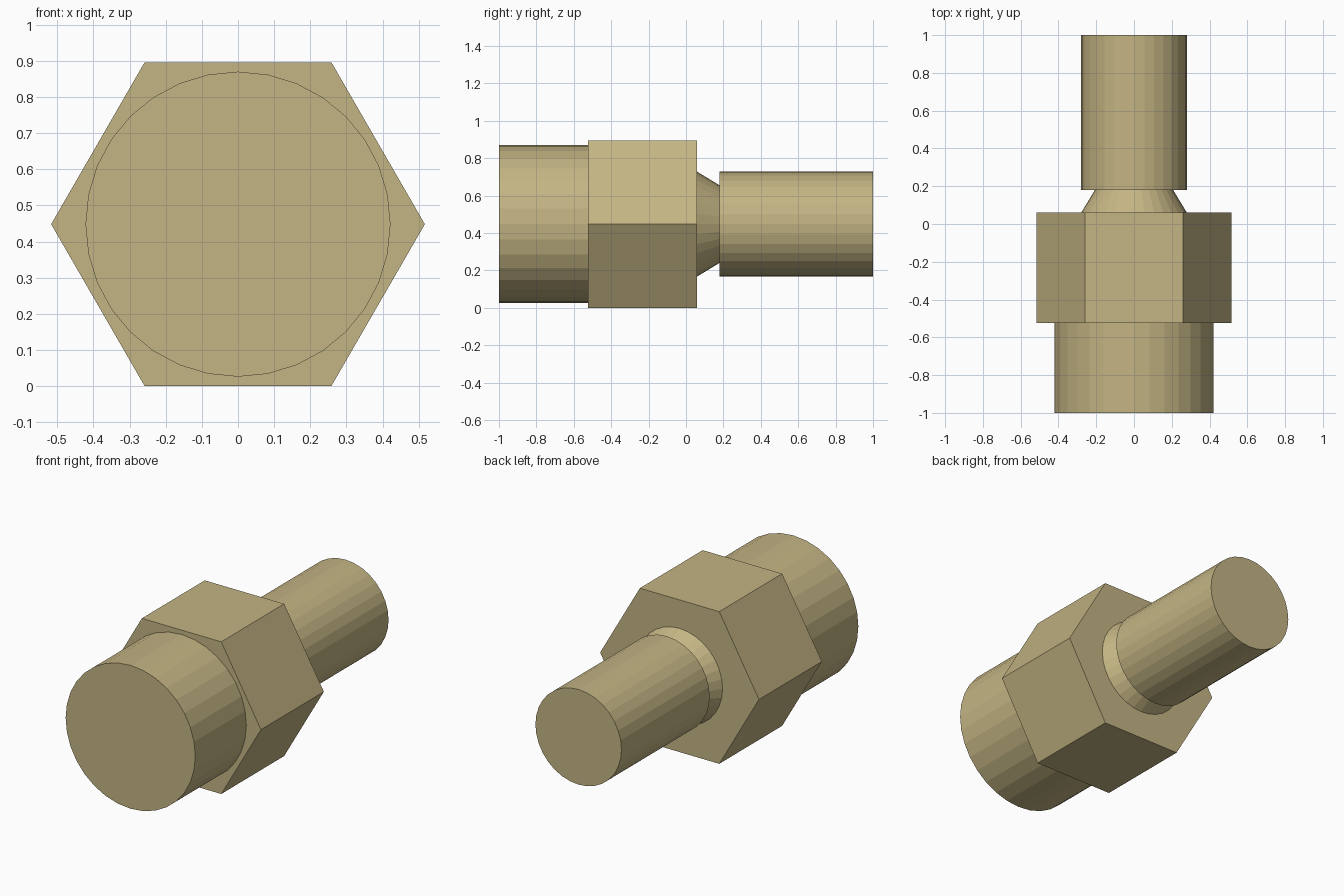
import bpy
import math

cube = bpy.data.objects.get("Cube")
if cube:
    bpy.data.objects.remove(cube, do_unlink=True)

AXIS_Z = 0.448

brass = bpy.data.materials.new("dull brass")
brass.use_nodes = True
colour = (0.55, 0.46, 0.23, 1)
brass.diffuse_color = colour
brass.node_tree.nodes["Principled BSDF"].inputs["Base Color"].default_value = colour


def section(name, y_front, y_back, r_front, r_back, sides=32, turn=0):
    """Flat-sided round or hexagonal section lying along the y axis."""
    bpy.ops.mesh.primitive_cone_add(
        vertices=sides, radius1=r_back, radius2=r_front, depth=y_back - y_front,
        location=(0, (y_front + y_back) / 2, AXIS_Z))
    part = bpy.context.object
    # Turn about its own axis, then lay it down with its top to the front
    part.rotation_euler = (math.radians(90), 0, 0)
    part.rotation_mode = 'QUATERNION'
    part.rotation_mode = 'XYZ'
    for v in part.data.vertices:
        x, y = v.co.x, v.co.y
        v.co.x = x * math.cos(turn) - y * math.sin(turn)
        v.co.y = x * math.sin(turn) + y * math.cos(turn)
    part.name = name
    part.data.materials.append(brass)
    bpy.ops.object.shade_flat()
    return part


# Wide front collar, hexagonal nut, tapered neck and rear stem
section("front_collar", -1.0, -0.525, 0.422, 0.422)
section("hex_nut", -0.525, 0.06, 0.517, 0.517, sides=6, turn=math.radians(30))
section("tapered_neck", 0.06, 0.18, 0.28, 0.207)
section("rear_stem", 0.18, 1.0, 0.28, 0.28)
